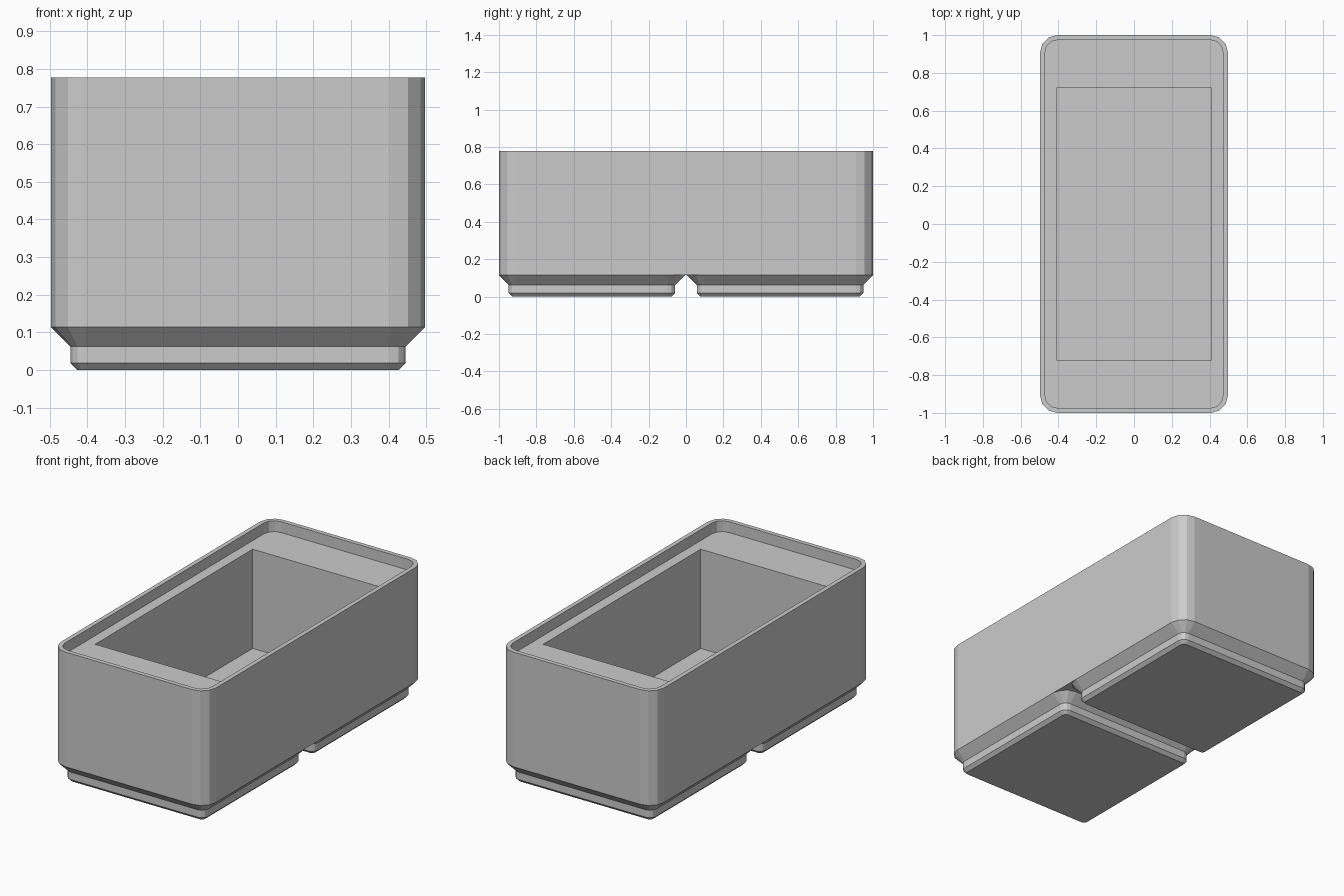
import bpy
import bmesh
from math import cos, sin, pi

cube = bpy.data.objects.get("Cube")
if cube:
    bpy.data.objects.remove(cube, do_unlink=True)

HALF_W, HALF_L, RADIUS, STEPS = 0.497, 1.0, 0.09, 3
BASE_Z, TOP_Z, LEDGE_Z, FLOOR_Z = 0.114, 0.777, 0.714, 0.14

grey = bpy.data.materials.new("plain grey")
grey.use_nodes = True
colour = (0.6, 0.6, 0.6, 1)
grey.diffuse_color = colour
grey.node_tree.nodes["Principled BSDF"].inputs["Base Color"].default_value = colour


def rounded_ring(bm, hx, hy, radius, z, cy):
    """Counter-clockwise rounded rectangle of vertices."""
    ring = []
    for i, (sx, sy) in enumerate([(1, 1), (-1, 1), (-1, -1), (1, -1)]):
        for k in range(STEPS + 1):
            a = (i + k / STEPS) * pi / 2
            ring.append(bm.verts.new((sx * (hx - radius) + radius * cos(a),
                                      cy + sy * (hy - radius) + radius * sin(a), z)))
    return ring


def loft(name, sections, cy=0, cap_end=True):
    """Skin a stack of (half x, half y, radius, z) sections."""
    bm = bmesh.new()
    rings = [rounded_ring(bm, *s, cy) for s in sections]
    n = len(rings[0])
    for low, high in zip(rings, rings[1:]):
        for i in range(n):
            j = (i + 1) % n
            bm.faces.new((low[i], low[j], high[j], high[i]))
    bm.faces.new(rings[0][::-1])
    if cap_end:
        bm.faces.new(rings[-1])
    # Square corners collapse to single vertices here
    bmesh.ops.remove_doubles(bm, verts=bm.verts, dist=0.0001)
    mesh = bpy.data.meshes.new(name)
    bm.to_mesh(mesh)
    bm.free()
    mesh.materials.append(grey)
    obj = bpy.data.objects.new(name, mesh)
    bpy.context.collection.objects.link(obj)
    return obj


def inset(hx, hy, amount, z):
    return (hx - amount, hy - amount, RADIUS - amount, z)


# Bin body: outer wall, thin rim, recessed ledge and square cavity
loft("bin_body", [
    inset(HALF_W, HALF_L, 0, BASE_Z),
    inset(HALF_W, HALF_L, 0, TOP_Z),
    inset(HALF_W, HALF_L, 0.026, TOP_Z),
    inset(HALF_W, HALF_L, 0.026, LEDGE_Z),
    (0.41, 0.72, 0, LEDGE_Z),
    (0.41, 0.72, 0, FLOOR_Z),
])

# Two stepped feet, side by side along the length
foot_profile = [(0.0705, 0), (0.0515, 0.019), (0.0515, 0.062), (0, BASE_Z)]
for name, side in (("front_foot", -1), ("back_foot", 1)):
    loft(name, [inset(HALF_W, HALF_W, a, z) for a, z in foot_profile],
         cy=side * (HALF_L - HALF_W), cap_end=False)
